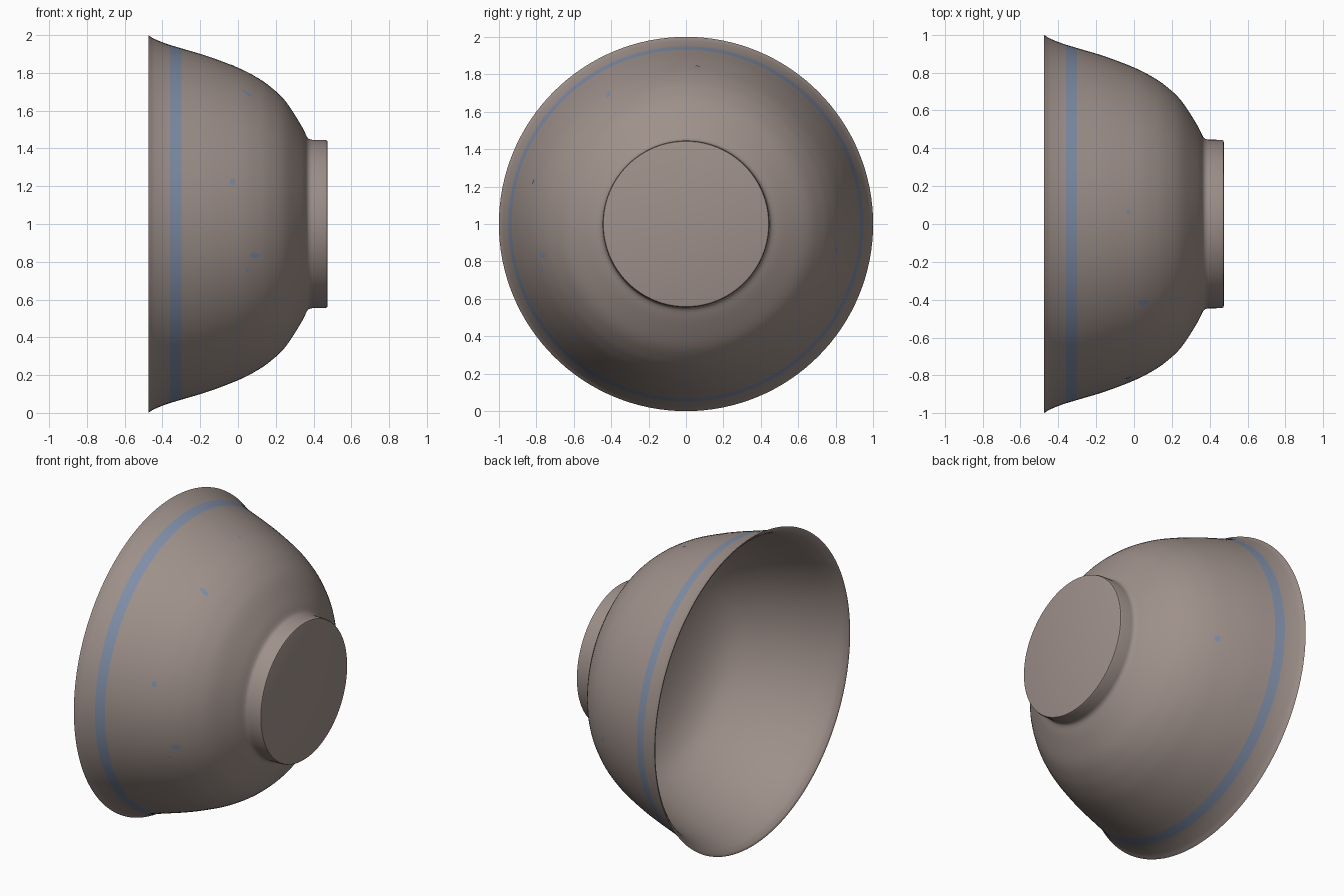
import bpy, bmesh, math
from mathutils import Vector

if "Cube" in bpy.data.objects:
    bpy.data.objects.remove(bpy.data.objects["Cube"])

SEG = 128


def material(name, rgb):
    m = bpy.data.materials.new(name)
    m.diffuse_color = (*rgb, 1)
    m.use_nodes = True
    m.node_tree.nodes["Principled BSDF"].inputs["Base Color"].default_value = m.diffuse_color
    return m


clay = material("warm grey clay", (0.345, 0.282, 0.257))
blue = material("dull blue glaze", (0.215, 0.268, 0.385))

# Profiles as (x along the bowl axis, radius)
WALL = [(-0.465, 0.993), (-0.445, 0.981), (-0.40, 0.962), (-0.36, 0.948), (-0.30, 0.930),
        (-0.148, 0.884), (0.01, 0.823), (0.10, 0.776), (0.17, 0.728), (0.25, 0.652),
        (0.33, 0.530), (0.366, 0.460)]
FOOT = [(0.375, 0.450), (0.392, 0.446), (0.462, 0.445), (0.472, 0.441), (0.475, 0.432)]
INNER = [(0.36, 0.0), (0.355, 0.18), (0.335, 0.35), (0.295, 0.50), (0.235, 0.62), (0.15, 0.71),
         (0.0, 0.796), (-0.148, 0.858), (-0.30, 0.906), (-0.36, 0.925), (-0.40, 0.940),
         (-0.445, 0.963), (-0.468, 0.983)]


def smooth(points, n=4):
    """Catmull-Rom curve through the points."""
    p = [Vector(q) for q in points]
    p = [2 * p[0] - p[1]] + p + [2 * p[-1] - p[-2]]
    out = []
    for i in range(1, len(p) - 2):
        a, b, c, d = p[i - 1:i + 3]
        for k in range(n):
            t = k / n
            out.append(0.5 * (2 * b + (c - a) * t + (2 * a - 5 * b + 4 * c - d) * t * t
                              + (3 * b - a - 3 * c + d) * t ** 3))
    out.append(p[-2])
    return out


wall = smooth(WALL)
profile = smooth(INNER) + [Vector((-0.475, 0.992)), Vector((-0.475, 0.999))] + wall
profile += [Vector(q) for q in FOOT] + [Vector((0.475, 0.0))]
first_outer = len(profile) - len(wall) - len(FOOT) - 1


def on_axis(x, r, a):
    return (x, r * math.cos(a), 1 + r * math.sin(a))


def make_object(name, bm, mats):
    me = bpy.data.meshes.new(name)
    bm.to_mesh(me)
    bm.free()
    for m in mats:
        me.materials.append(m)
    ob = bpy.data.objects.new(name, me)
    bpy.context.collection.objects.link(ob)
    return ob


# Bowl: revolved profile with the blue band coloured on the outer wall
bm = bmesh.new()
rings = []
for x, r in profile:
    if r < 1e-5:
        rings.append([bm.verts.new((x, 0, 1))] * SEG)
    else:
        rings.append([bm.verts.new(on_axis(x, r, 2 * math.pi * k / SEG)) for k in range(SEG)])
for i in range(len(rings) - 1):
    mid = (profile[i].x + profile[i + 1].x) / 2
    band = i >= first_outer and -0.36 < mid < -0.30
    for k in range(SEG):
        j = (k + 1) % SEG
        quad = [rings[i][k], rings[i][j], rings[i + 1][j], rings[i + 1][k]]
        f = bm.faces.new(list(dict.fromkeys(quad)))
        f.material_index = int(band)
bmesh.ops.recalc_face_normals(bm, faces=bm.faces)
bowl = make_object("bowl", bm, [clay, blue])
bpy.context.view_layer.objects.active = bowl
bowl.select_set(True)
bpy.ops.object.shade_smooth_by_angle(angle=math.radians(40))


def wall_radius(x):
    for p, q in zip(wall, wall[1:]):
        if p.x <= x <= q.x:
            return p.y + (q.y - p.y) * (x - p.x) / (q.x - p.x)
    return wall[-1].y


# Glaze specks: thin ovals laid on the wall (x, y, z, length, width, tilt)
SPECKS = [(-0.03, -0.80, 1.22, 0.014, 0.019, 0.0), (0.09, -0.76, 0.835, 0.026, 0.016, 0.2),
          (0.05, -0.76, 0.76, 0.010, 0.010, 0.0), (0.05, -0.41, 1.68, 0.030, 0.015, 0.4),
          (-0.03, 0.06, 1.83, 0.012, 0.012, 0.0), (0.035, 0.80, 0.86, 0.018, 0.018, 0.0)]
bm = bmesh.new()
for sx, sy, sz, length, width, tilt in SPECKS:
    ang = math.atan2(sz - 1, sy)
    r0 = wall_radius(sx)

    def place(u, v):
        x = sx + u * math.cos(tilt) - v * math.sin(tilt)
        a = ang + (u * math.sin(tilt) + v * math.cos(tilt)) / r0
        return bm.verts.new(on_axis(x, wall_radius(x) + 0.003, a))

    centre = place(0, 0)
    rim = [place(length * math.cos(t), width * math.sin(t))
           for t in (2 * math.pi * k / 16 for k in range(16))]
    for k in range(16):
        f = bm.faces.new((centre, rim[k], rim[(k + 1) % 16]))
        f.normal_update()
        if f.normal.dot(Vector((0, sy, sz - 1))) < 0:
            f.normal_flip()
make_object("glaze_specks", bm, [blue])
